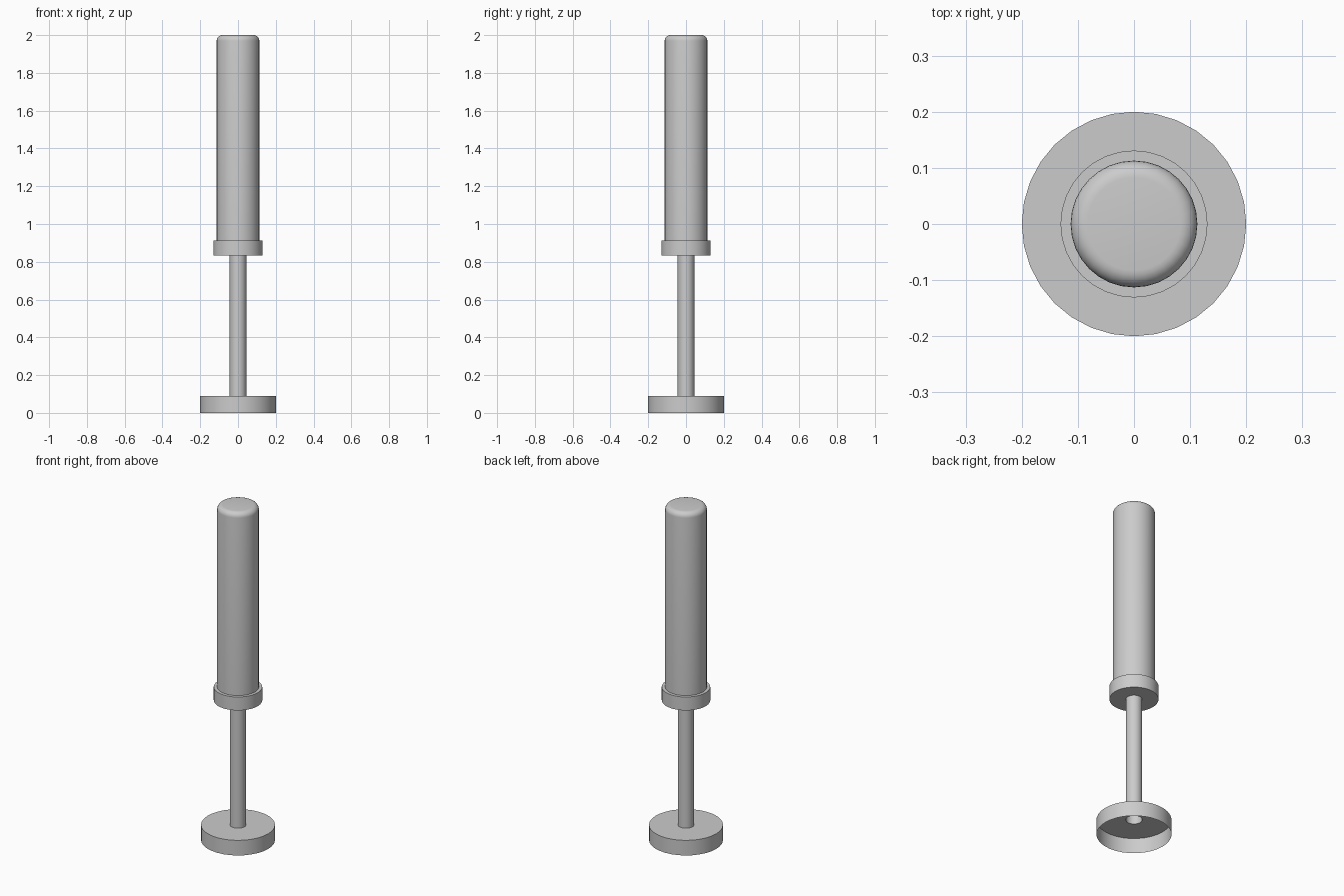
import bpy
import bmesh
import math

if "Cube" in bpy.data.objects:
    bpy.data.objects.remove(bpy.data.objects["Cube"])


def lathe(name, profile, sides=32):
    """Revolve a (radius, height) profile around z; radius 0 makes a pole."""
    bm = bmesh.new()
    verts = [bm.verts.new((r, 0, z)) for r, z in profile]
    edges = [bm.edges.new(pair) for pair in zip(verts, verts[1:])]
    bmesh.ops.spin(bm, geom=verts + edges, cent=(0, 0, 0), axis=(0, 0, 1),
                   angle=math.tau, steps=sides, use_duplicate=False)
    bmesh.ops.remove_doubles(bm, verts=bm.verts, dist=1e-5)
    bmesh.ops.dissolve_degenerate(bm, edges=bm.edges, dist=1e-6)
    bmesh.ops.recalc_face_normals(bm, faces=bm.faces)
    mesh = bpy.data.meshes.new(name)
    bm.to_mesh(mesh)
    bm.free()
    obj = bpy.data.objects.new(name, mesh)
    bpy.context.collection.objects.link(obj)
    bpy.ops.object.select_all(action='DESELECT')
    obj.select_set(True)
    bpy.context.view_layer.objects.active = obj
    bpy.ops.object.shade_smooth_by_angle(angle=math.radians(35))
    return obj


BASE_R, ROD_R, COLLAR_R, GRIP_R = 0.2, 0.044, 0.131, 0.113
BASE_TOP, COLLAR_LOW, COLLAR_TOP, TOP = 0.09, 0.832, 0.912, 2.0

# Hollow foot, open underneath, with the rod's bore in its top
lathe("foot", [(BASE_R, 0), (BASE_R, BASE_TOP), (ROD_R, BASE_TOP)])

# Open tube rod
lathe("rod", [(ROD_R, BASE_TOP), (ROD_R, COLLAR_LOW)])

# Collar between rod and grip
lathe("collar", [(ROD_R, COLLAR_LOW), (COLLAR_R, COLLAR_LOW),
                 (COLLAR_R, COLLAR_TOP), (GRIP_R, COLLAR_TOP)])

# Grip with a rounded top edge
fillet = 0.03
arc = [(GRIP_R - fillet + fillet * math.cos(a), TOP - fillet + fillet * math.sin(a))
       for a in (math.pi / 2 * i / 6 for i in range(7))]
lathe("grip", [(GRIP_R, COLLAR_TOP)] + arc + [(0, TOP)])
